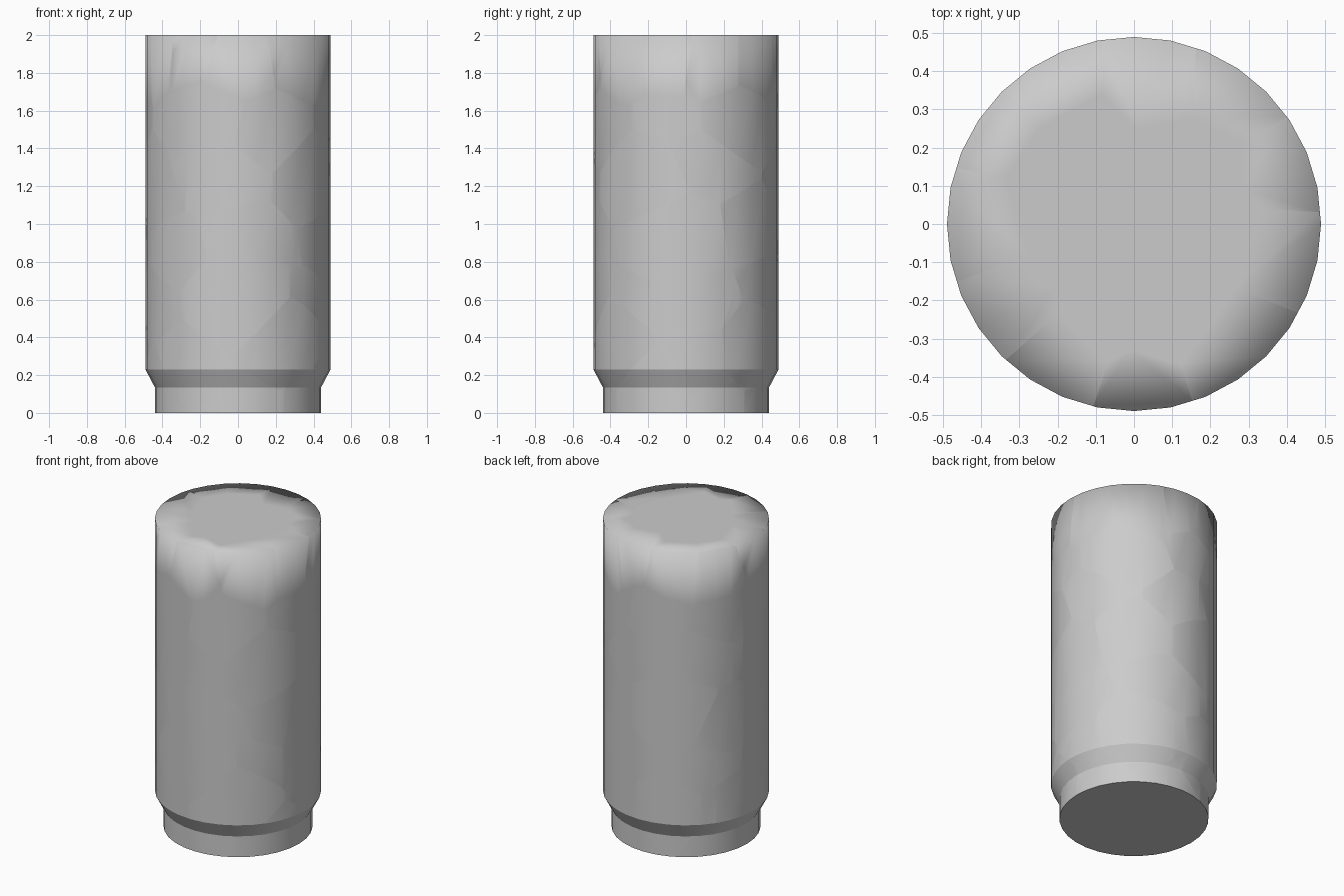
import bpy, bmesh, math, random
from mathutils import Vector

if "Cube" in bpy.data.objects:
    bpy.data.objects.remove(bpy.data.objects["Cube"])

random.seed(7)
SIDES = 32
PROFILE = [(0.44, 0.0), (0.44, 0.135), (0.49, 0.23), (0.49, 2.0)]
TOP, RADIUS = 2.0, 0.49


def solid_column():
    """Lathed column: narrow foot, short flare, straight shaft."""
    bm = bmesh.new()
    rings = []
    for r, z in PROFILE:
        rings.append([bm.verts.new((r * math.sin(math.tau * i / SIDES),
                                    r * math.cos(math.tau * i / SIDES), z))
                      for i in range(SIDES)])
    for low, high in zip(rings, rings[1:]):
        for i in range(SIDES):
            j = (i + 1) % SIDES
            bm.faces.new((low[i], low[j], high[j], high[i]))
    bm.faces.new(rings[0])
    bm.faces.new(rings[-1])
    bmesh.ops.recalc_face_normals(bm, faces=bm.faces)
    return bm


def ring_seeds(count, radius, z, jitter, jitter_z):
    """Loosely scattered fracture centres around a ring."""
    start = random.uniform(0, math.tau)
    for i in range(count):
        a = start + math.tau * (i + random.uniform(-0.3, 0.3)) / count
        r = radius + random.uniform(-jitter, jitter)
        yield Vector((r * math.cos(a), r * math.sin(a),
                      z + random.uniform(-jitter_z, jitter_z)))


# Fracture centres: small chips in the top, larger chunks down the shaft
seeds = []
seeds += ring_seeds(4, 0.08, 1.93, 0.03, 0.03)
seeds += ring_seeds(8, 0.22, 1.92, 0.04, 0.04)
seeds += ring_seeds(11, 0.40, 1.89, 0.04, 0.05)
for level in (1.62, 1.28, 0.94, 0.60, 0.30):
    seeds += ring_seeds(6, 0.32, level, 0.08, 0.09)
seeds += ring_seeds(8, 0.28, 0.08, 0.10, 0.04)


def on_rim(edge):
    return all(v.co.z > TOP - 1e-4 and v.co.xy.length > RADIUS * 0.99
               for v in edge.verts)


# Chunks: cut the solid by the mid-plane to every other centre
column = solid_column()
for n, seed in enumerate(seeds):
    bm = column.copy()
    for other in seeds:
        if other is seed or not bm.faces:
            continue
        cut = bmesh.ops.bisect_plane(
            bm, geom=bm.verts[:] + bm.edges[:] + bm.faces[:], dist=1e-6,
            plane_co=(seed + other) / 2, plane_no=(other - seed).normalized(),
            clear_outer=True)
        edges = [e for e in cut["geom_cut"]
                 if isinstance(e, bmesh.types.BMEdge) and e.is_boundary]
        if edges:
            bmesh.ops.holes_fill(bm, edges=edges, sides=0)
    if not bm.faces:
        bm.free()
        continue
    bmesh.ops.recalc_face_normals(bm, faces=bm.faces)
    # Smooth shaft and top rim, crisp breaks and flare
    for f in bm.faces:
        f.smooth = True
    for e in bm.edges:
        sharp = e.calc_face_angle(math.pi) > math.radians(22)
        e.smooth = on_rim(e) or not sharp
    name = f"column_chunk_{n + 1:02d}"
    mesh = bpy.data.meshes.new(name)
    bm.to_mesh(mesh)
    bm.free()
    bpy.context.collection.objects.link(bpy.data.objects.new(name, mesh))
column.free()
